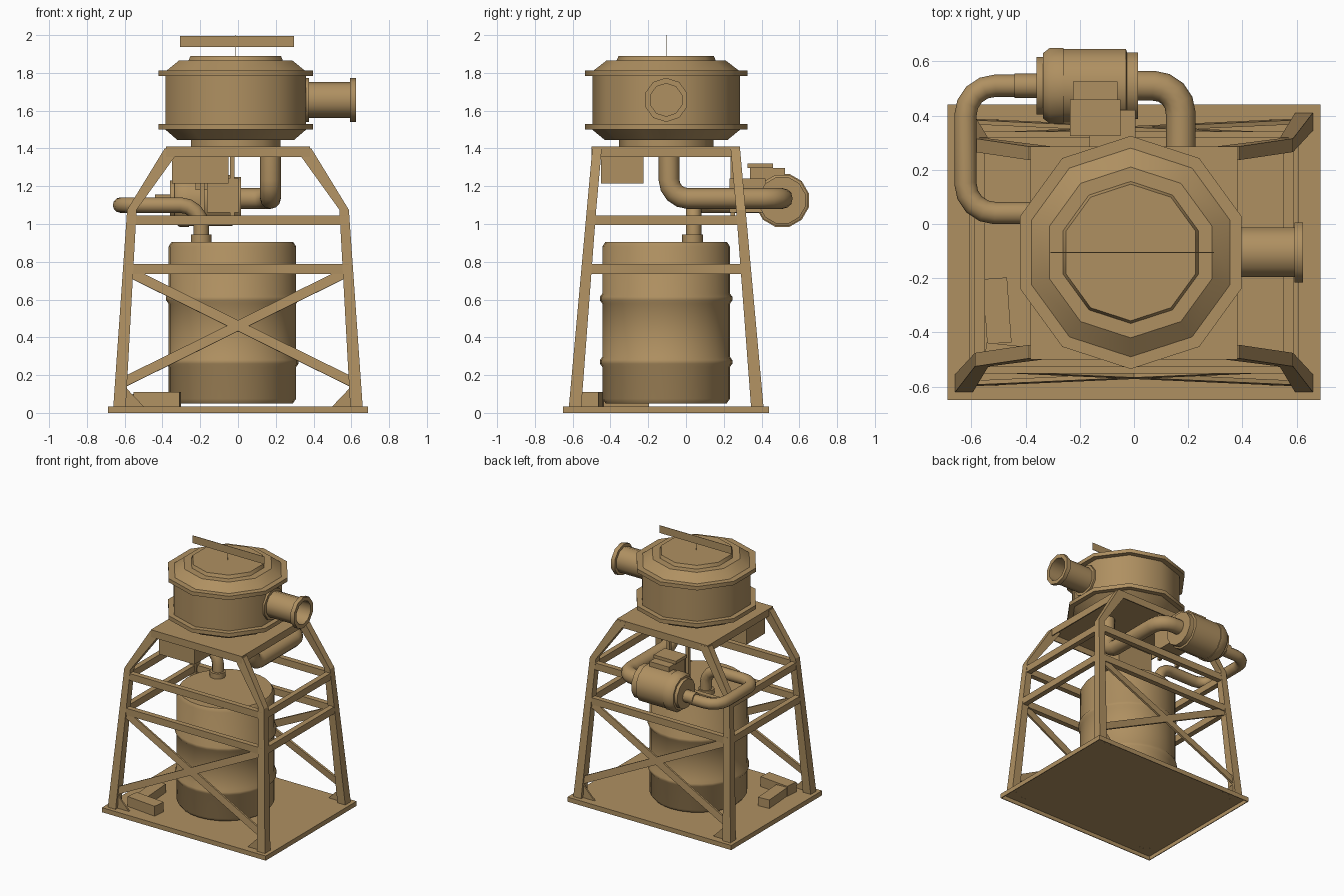
import bpy, bmesh, math
from mathutils import Vector as V, Matrix

if "Cube" in bpy.data.objects:
    bpy.data.objects.remove(bpy.data.objects["Cube"])

CY = -0.105                       # y centre of frame, drum and hopper
mat = bpy.data.materials.new("tan_paint")
mat.diffuse_color = (0.43, 0.28, 0.12, 1)
mat.use_nodes = True
mat.node_tree.nodes["Principled BSDF"].inputs["Base Color"].default_value = mat.diffuse_color


def finish(name, bm, smooth=None):
    bmesh.ops.recalc_face_normals(bm, faces=bm.faces)
    me = bpy.data.meshes.new(name)
    bm.to_mesh(me)
    bm.free()
    ob = bpy.data.objects.new(name, me)
    bpy.context.collection.objects.link(ob)
    me.materials.append(mat)
    if smooth:
        bpy.ops.object.select_all(action='DESELECT')
        ob.select_set(True)
        bpy.context.view_layer.objects.active = ob
        bpy.ops.object.shade_smooth_by_angle(angle=math.radians(smooth))
    return ob


def box(name, x, y, z, spin=0, pan=0):
    """Box from ranges; pan > 0 makes an open-bottomed sheet tray."""
    bm = bmesh.new()
    bmesh.ops.create_cube(bm, size=1)
    bmesh.ops.scale(bm, vec=(x[1]-x[0], y[1]-y[0], z[1]-z[0]), verts=bm.verts)
    if pan:
        bm.faces.ensure_lookup_table()
        low = [f for f in bm.faces if f.calc_center_median().z < -1e-4 and abs(f.normal.z) > .9]
        bmesh.ops.delete(bm, geom=low, context='FACES_ONLY')
    c = V((sum(x)/2, sum(y)/2, sum(z)/2))
    bm.transform(Matrix.Translation(c) @ Matrix.Rotation(math.radians(spin), 4, 'Z'))
    ob = finish(name, bm)
    if pan:
        m = ob.modifiers.new("sheet", 'SOLIDIFY')
        m.thickness = pan
        m.offset = -1
    return ob


def loft(name, rings):
    """Closed solid through rings of equal point count."""
    bm = bmesh.new()
    vs = [[bm.verts.new(p) for p in r] for r in rings]
    n = len(vs[0])
    for a, b in zip(vs, vs[1:]):
        for i in range(n):
            bm.faces.new((a[i], a[(i+1) % n], b[(i+1) % n], b[i]))
    bm.faces.new(vs[0])
    bm.faces.new(vs[-1])
    return finish(name, bm)


def beam(name, p, q, w, d, normal):
    """Straight bar; d is the size along the normal, w across."""
    p, q, n = V(p), V(q), V(normal).normalized()
    s = (q-p).cross(n).normalized() * w/2
    n = n * d/2
    return loft(name, [[e+s+n, e-s+n, e-s-n, e+s-n] for e in (p, q)])


def lathe(name, prof, loc, sides, phase=0, axis='Z', smooth=40):
    """Spin (radius, height) points round an axis."""
    bm = bmesh.new()
    rings = []
    for r, h in prof:
        rings.append([bm.verts.new((r*math.cos(phase+2*math.pi*i/sides),
                                    r*math.sin(phase+2*math.pi*i/sides), h)) for i in range(sides)])
    for a, b in zip(rings, rings[1:]):
        for i in range(sides):
            bm.faces.new((a[i], a[(i+1) % sides], b[(i+1) % sides], b[i]))
    bm.faces.new(rings[0])
    bm.faces.new(rings[-1])
    if axis == 'X':
        bm.transform(Matrix.Rotation(math.pi/2, 4, 'Y'))
    bm.transform(Matrix.Translation(loc))
    return finish(name, bm, smooth)


def pipe(name, pts, r, bend, steps=4):
    """Round pipe along a path with rounded corners."""
    pts = [V(p) for p in pts]
    path = [pts[0]]
    for a, b, c in zip(pts, pts[1:], pts[2:]):
        u, w = (a-b).normalized(), (c-b).normalized()
        o = b + (u+w)*bend
        for k in range(steps+1):
            t = k/steps*math.pi/2
            path.append(o - w*bend*math.cos(t) - u*bend*math.sin(t))
    path.append(pts[-1])
    cu = bpy.data.curves.new(name, 'CURVE')
    cu.dimensions = '3D'
    cu.bevel_depth, cu.bevel_resolution, cu.use_fill_caps = r, 4, True
    sp = cu.splines.new('POLY')
    sp.points.add(len(path)-1)
    for s, p in zip(sp.points, path):
        s.co = (*p, 1)
    tmp = bpy.data.objects.new(name + "_path", cu)
    bpy.context.collection.objects.link(tmp)
    bm = bmesh.new()
    bm.from_mesh(tmp.to_mesh())
    bpy.data.objects.remove(tmp)
    return finish(name, bm, 40)


def half(z):
    """Outer half-width of the frame in x and y at height z."""
    hy = 0.515 - 0.125*(z-0.035)/1.375
    hx = 0.66 - 0.073*(z-0.035)/1.04 if z < 1.075 else 0.587 - 0.205*(z-1.075)/0.335
    return hx, hy


# Base tray and top tray
box("base_plate", (-.688, .688), (-.65, .44), (0, .035), pan=.008)
box("top_plate", (-.382, .382), (-.5, .285), (1.355, 1.41), pan=.012)

# Tapered legs with a kink near the top
for sx in (-1, 1):
    for sy in (-1, 1):
        rings = []
        for z, wx, wy in ((.03, .066, .066), (1.075, .05, .05), (1.4, .085, .05)):
            hx, hy = half(z)
            rings.append([(sx*a, CY+sy*b, z) for a, b in
                          ((hx, hy), (hx-wx, hy), (hx-wx, hy-wy), (hx, hy-wy))])
        loft("leg", rings)
        # Foot gusset
        hy = half(.08)[1] - .02
        loft("gusset", [[(sx*.61, y, .03), (sx*.495, y, .03), (sx*.595, y, .135)]
                        for y in (CY+sy*hy, CY+sy*(hy-.012))])

# Horizontal rails on four sides
for z in (.762, 1.02):
    hx, hy = half(z)
    for s in (-1, 1):
        beam("cross_rail", (-hx+.02, CY+s*(hy-.022), z), (hx-.02, CY+s*(hy-.022), z), .052, .04, (0, 1, 0))
        beam("side_rail", (s*(hx-.022), CY-hy+.02, z), (s*(hx-.022), CY+hy-.02, z), .052, .04, (1, 0, 0))

# X braces front and back
for sy in (-1, 1):
    for sx in (-1, 1):
        za, zb = .155, .745
        beam("x_brace", (sx*-.62, CY+sy*(half(za)[1]-.02), za), (sx*.575, CY+sy*(half(zb)[1]-.02), zb),
             .052, .016, (0, 1, sy*.09))

# Drum with two rolled ribs
prof = [(.32, .05), (.338, .075)]
for z in (.27, .605):
    prof += [(.338, z-.027), (.35, z-.01), (.35, z+.01), (.338, z+.027)]
prof += [(.338, .88), (.322, .905)]
lathe("drum", prof, (-.03, CY, 0), 28)
lathe("drum_collar", [(.055, .9), (.055, .945)], (-.195, .035, 0), 12)

# Ten-sided hopper with flanges and lid
lathe("hopper", [(.25, 1.405), (.25, 1.445), (.325, 1.445), (.392, 1.5), (.43, 1.5), (.43, 1.53),
                 (.391, 1.53), (.391, 1.783), (.43, 1.783), (.43, 1.812), (.385, 1.812),
                 (.315, 1.866), (.262, 1.866), (.252, 1.89)], (-.012, CY, 0), 10, math.pi/2, smooth=37)

# Side outlet with open flange
lathe("outlet", [(.117, .34), (.117, .375), (.096, .375), (.096, .593), (.117, .593), (.117, .624),
                 (.087, .624), (.087, .37)], (0, CY, 1.657), 10, axis='X', smooth=37)

# Flat sign on a thin rod
box("sign_rod", (-.014, -.01), (CY-.002, CY+.002), (1.88, 2.0))
box("sign_panel", (-.308, .296), (CY-.0015, CY+.0015), (1.938, 1.995))

# Blower with terminal box and mount
lathe("blower", [(.11, -.36), (.11, -.335), (.125, -.335), (.145, -.31), (.145, -.26), (.14, -.26), (.14, -.03),
                 (.127, -.025), (.127, .015)], (0, .51, 1.125), 12, math.pi/12, 'X')
lathe("blower_stub", [(.045, -.44), (.045, -.34)], (0, .51, 1.11), 12, axis='X')
box("terminal_box", (-.225, -.06), (.34, .525), (1.18, 1.297))
box("terminal_lid", (-.237, -.05), (.325, .46), (1.297, 1.32))
box("blower_mount", (-.165, .005), (.23, .42), (1.06, 1.24))
for x in (-.19, -.03):
    box("mount_post", (x-.012, x+.012), (.235, .26), (1.0, 1.37))

# Blower pipes to hopper and drum
pipe("hopper_pipe", [(-.01, .51, 1.135), (.172, .51, 1.135), (.172, -.09, 1.135), (.172, -.09, 1.405)], .055, .1)
pipe("drum_pipe", [(-.4, .51, 1.1), (-.622, .51, 1.1), (-.622, .04, 1.1),
                   (-.195, .04, 1.1), (-.195, .04, .9)], .041, .11)

# Control cabinet under the top plate and loose blocks on the base
box("control_cabinet", (-.35, -.05), (-.45, -.225), (1.215, 1.37))
box("floor_block_side", (-.55, -.46), (-.44, -.2), (.035, .1), spin=4)
box("floor_block_front", (-.55, -.305), (-.545, -.45), (.035, .11), spin=-6)
